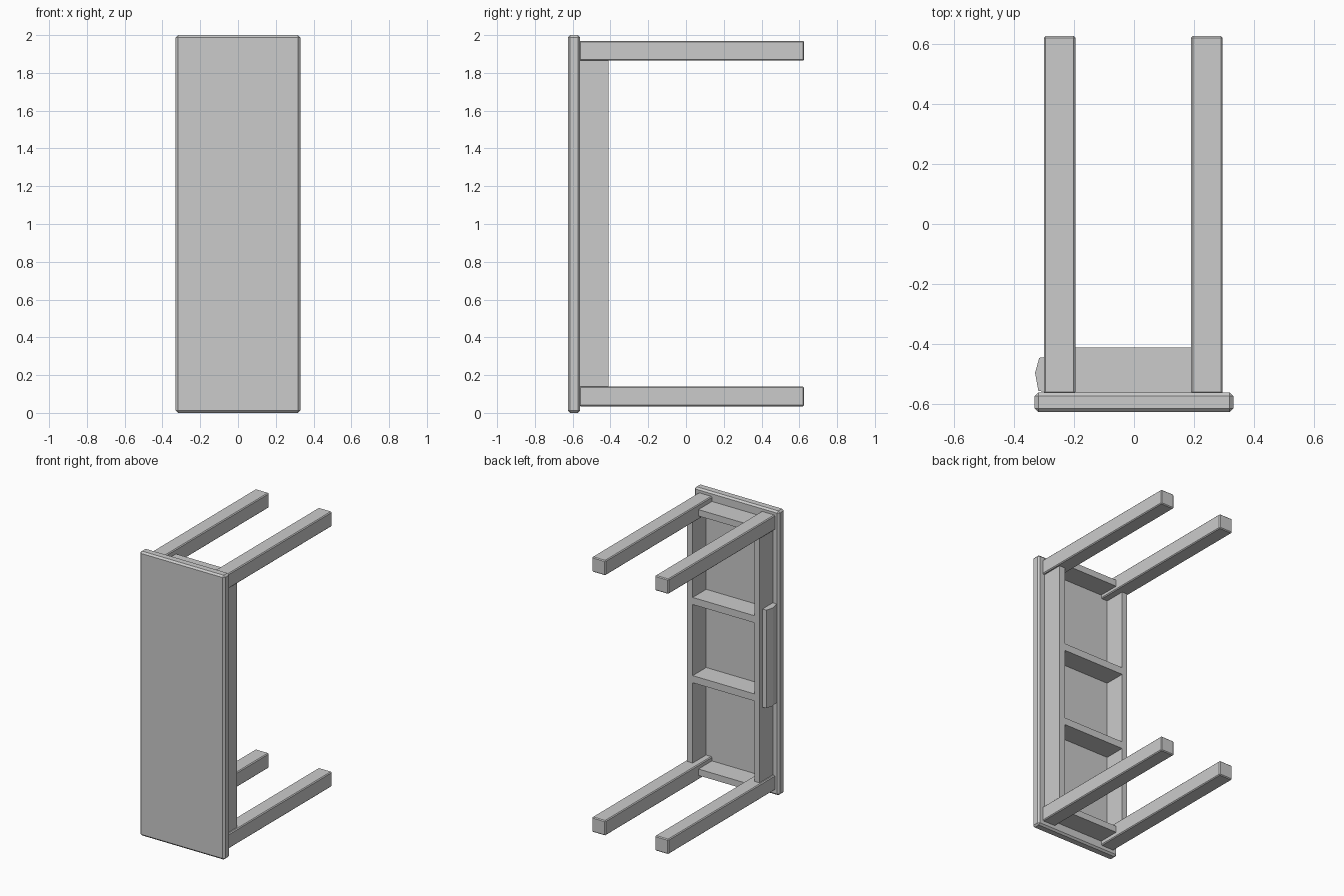
import bpy, bmesh

if "Cube" in bpy.data.objects:
    bpy.data.objects.remove(bpy.data.objects["Cube"])


def finish(name, bm, bevel=0.0):
    me = bpy.data.meshes.new(name)
    bmesh.ops.recalc_face_normals(bm, faces=bm.faces[:])
    if bevel:
        bmesh.ops.bevel(bm, geom=bm.edges[:], offset=bevel, segments=1, affect='EDGES')
    bm.to_mesh(me)
    bm.free()
    ob = bpy.data.objects.new(name, me)
    bpy.context.collection.objects.link(ob)
    return ob


def box(name, xr, yr, zr, bevel=0.0):
    bm = bmesh.new()
    bmesh.ops.create_cube(bm, size=1)
    for v in bm.verts:
        for i, (a, b) in enumerate((xr, yr, zr)):
            v.co[i] = a if v.co[i] < 0 else b
    return finish(name, bm, bevel)


def prism(name, profile, z0, z1):
    bm = bmesh.new()
    face = bm.faces.new([bm.verts.new((x, y, z0)) for x, y in profile])
    ext = bmesh.ops.extrude_face_region(bm, geom=[face])['geom']
    for v in ext:
        if isinstance(v, bmesh.types.BMVert):
            v.co.z = z1
    return finish(name, bm)


TOP_Y = -0.56      # underside of the table top
APRON_Y = -0.41    # lower edge of the apron

# Table top, standing on its short edge
box("table_top", (-0.33, 0.33), (-0.625, TOP_Y), (0, 2), 0.012)

# Four legs and the two end rails between them
for end, (z0, z1), (r0, r1) in (("lower", (0.035, 0.14), (0.065, 0.11)),
                                ("upper", (1.865, 1.97), (1.89, 1.935))):
    box(end + "_left_leg", (-0.30, -0.195), (TOP_Y - 0.005, 0.625), (z0, z1), 0.006)
    box(end + "_right_leg", (0.19, 0.295), (TOP_Y - 0.005, 0.625), (z0, z1), 0.006)
    box(end + "_end_rail", (-0.2, 0.2), (TOP_Y - 0.005, APRON_Y), (r0, r1))

# Long side rails
for side, xr in (("left", (-0.285, -0.245)), ("right", (0.235, 0.28))):
    box(side + "_side_rail", xr, (TOP_Y - 0.005, APRON_Y), (0.135, 1.87))

# Cross bars either side of the drawer bay
for name, z in (("lower_cross_bar", 0.73), ("upper_cross_bar", 1.28)):
    box(name, (-0.25, 0.24), (TOP_Y - 0.005, APRON_Y), (z - 0.025, z + 0.025))

# Drawer front on the left side
prism("drawer_front", [(-0.28, -0.56), (-0.318, -0.555), (-0.329, -0.495),
                       (-0.315, -0.445), (-0.28, -0.44)], 0.66, 1.35)
